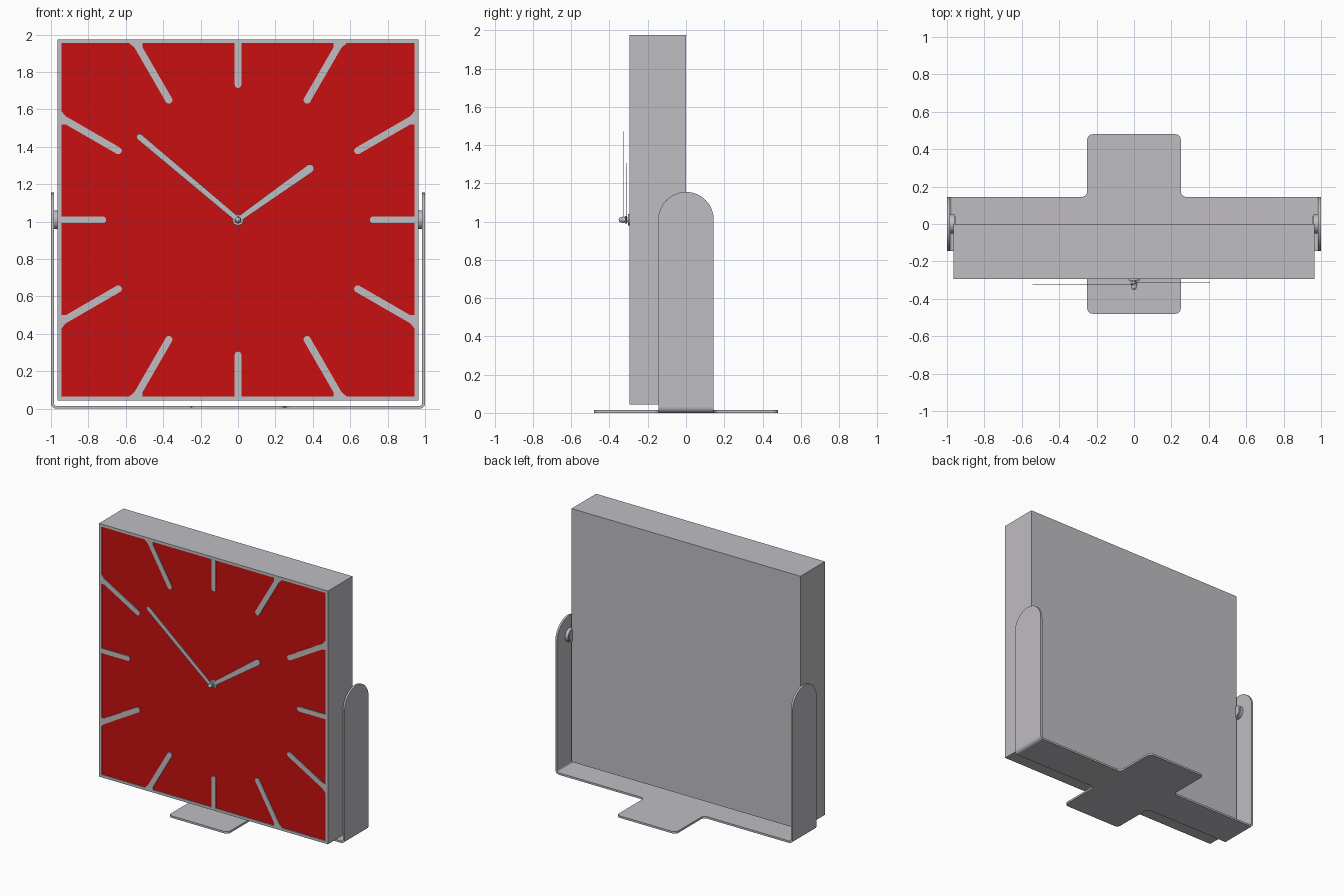
import bpy, bmesh, math
from mathutils import Vector

cube = bpy.data.objects.get("Cube")
if cube:
    bpy.data.objects.remove(cube, do_unlink=True)

MID = 1.01      # height of the dial centre
FRONT = -0.295  # front plane of the case
DIAL = 0.945    # half size of the dial
ARM = 0.145     # half depth of the stand


def material(name, rgb):
    m = bpy.data.materials.new(name)
    m.use_nodes = True
    m.diffuse_color = (*rgb, 1)
    m.node_tree.nodes["Principled BSDF"].inputs["Base Color"].default_value = (*rgb, 1)
    return m


metal = material("light grey metal", (0.52, 0.51, 0.54))
red = material("red dial", (0.58, 0.005, 0.005))


def finish(name, bm, mats=(metal,), smooth=True):
    bmesh.ops.recalc_face_normals(bm, faces=bm.faces)
    mesh = bpy.data.meshes.new(name)
    bm.to_mesh(mesh)
    bm.free()
    for m in mats:
        mesh.materials.append(m)
    ob = bpy.data.objects.new(name, mesh)
    bpy.context.collection.objects.link(ob)
    if smooth:
        bpy.ops.object.select_all(action='DESELECT')
        ob.select_set(True)
        bpy.context.view_layer.objects.active = ob
        bpy.ops.object.shade_smooth_by_angle(angle=math.radians(30))
    return ob


def prism(name, pts, axis, a, b):
    """Extrude a flat outline along one axis from a to b."""
    place = {'x': lambda p, t: (t, p[0], p[1]),
             'y': lambda p, t: (p[0], t, p[1]),
             'z': lambda p, t: (p[0], p[1], t)}[axis]
    bm = bmesh.new()
    face = bm.faces.new([bm.verts.new(place(p, a)) for p in pts])
    geo = bmesh.ops.extrude_face_region(bm, geom=[face])["geom"]
    shift = Vector(place((0, 0), b - a))
    bmesh.ops.translate(bm, vec=shift, verts=[v for v in geo if isinstance(v, bmesh.types.BMVert)])
    return finish(name, bm)


def arc(cx, cy, r, start, end, n=8):
    return [(cx + r * math.cos(math.radians(start + (end - start) * i / n)),
             cy + r * math.sin(math.radians(start + (end - start) * i / n))) for i in range(n + 1)]


def bar(length, w0, w1, angle):
    """Round-ended bar from the dial centre, angle clockwise from twelve."""
    pts = arc(0, 0, w0, 180, 360) + arc(0, length - w1, w1, 0, 180)
    c, s = math.cos(angle), math.sin(angle)
    return [(x * c + y * s, MID - x * s + y * c) for x, y in pts]


# Case with a shallow recessed red dial
bm = bmesh.new()
bmesh.ops.create_cube(bm, size=1)
for v in bm.verts:
    v.co = (v.co.x * 1.93, FRONT / 2 - v.co.y * FRONT, MID + v.co.z * 1.93)
bm.faces.ensure_lookup_table()
dial = min(bm.faces, key=lambda f: f.calc_center_median().y)
bmesh.ops.inset_region(bm, faces=[dial], thickness=0.965 - DIAL, use_even_offset=True)
bmesh.ops.inset_region(bm, faces=[dial], thickness=0.0005, depth=-0.006)
dial.material_index = 1
finish("case", bm, (metal, red), smooth=False)

# Hour markers, flush with the rim and flared where they meet it
for hour in range(12):
    quarter, step = divmod(hour, 3)
    lean = math.radians((0, 30, -30)[step])
    turn = math.radians(90 * (quarter + (step == 2)))
    inner, half = (0.705, 0.018) if step == 0 else (0.72, 0.019)
    direction = Vector((math.sin(lean), math.cos(lean)))
    side = Vector((direction.y, -direction.x))
    tip = direction * (inner + half)
    cap = [tip + side * x + direction * y for x, y in arc(0, 0, half, 360, 180)]
    foot = DIAL * math.tan(lean)
    reach = half / math.cos(lean)
    neck = DIAL - 0.025
    flare = 0.014 if step else 0.0
    outer = [(foot - reach - flare, DIAL),
             (foot + reach + flare, DIAL)]
    necks = [Vector((neck * math.tan(lean) + k * reach, neck)) for k in (-1, 1)]
    pts = cap + [necks[0], outer[0], outer[1], necks[1]]
    c, s = math.cos(turn), math.sin(turn)
    pts = [(p[0] * c + p[1] * s, MID - p[0] * s + p[1] * c) for p in pts]
    prism(f"hour_marker_{hour or 12}", pts, 'y', FRONT, FRONT + 0.008)

# Hands and their spindle
prism("hour_hand", bar(0.495, 0.014, 0.023, math.atan2(0.4, 0.285)), 'y', -0.314, -0.31)
prism("minute_hand", bar(0.705, 0.014, 0.017, math.atan2(-0.535, 0.45)), 'y', -0.327, -0.323)
for name, r, a, b in (("hub_washer", 0.03, -0.302, -0.288),
                      ("spindle", 0.011, -0.34, -0.3),
                      ("hour_collar", 0.02, -0.318, -0.308),
                      ("minute_collar", 0.017, -0.332, -0.321)):
    prism(name, arc(0, MID, r, 0, 345, 23), 'y', a, b)
bm = bmesh.new()
bmesh.ops.create_uvsphere(bm, u_segments=16, v_segments=10, radius=0.014)
bmesh.ops.translate(bm, vec=(0, -0.338, MID), verts=bm.verts)
finish("spindle_cap", bm)

# Folded stand: bent base strip
R, T = 0.03, 0.015
outside = arc(R - 1, R, R, 180, 270) + arc(1 - R, R, R, 270, 360)
inside = arc(1 - R, R, R - T, 360, 270) + arc(R - 1, R, R - T, 270, 180)
prism("stand_base", outside + inside, 'y', -ARM, ARM)

# Arms and pivots on both sides
for side, k in (("left", 1), ("right", -1)):
    arch = [(-ARM, R), (ARM, R)] + arc(0, MID, ARM, 0, 180, 32)
    prism(f"{side}_stand_arm", arch, 'x', k * (1 - T), k)
    prism(f"{side}_pivot", arc(0, MID, 0.05, 0, 348, 29), 'x', k * 0.96, k * 0.986)
    prism(f"{side}_pivot_rim", arc(0, MID, 0.04, 0, 348, 29), 'x', k * 0.955, k * 0.975)

# Feet in front of and behind the base strip
W, END = 0.25, 0.48
half = arc(W + R, ARM + R, R, 270, 180) + arc(W - R, END - R, R, 0, 90)
for name, k in (("back_foot", 1), ("front_foot", -1)):
    outline = half + [(-x, y) for x, y in reversed(half)]
    prism(name, [(x, k * y) for x, y in outline], 'z', 0, T)
